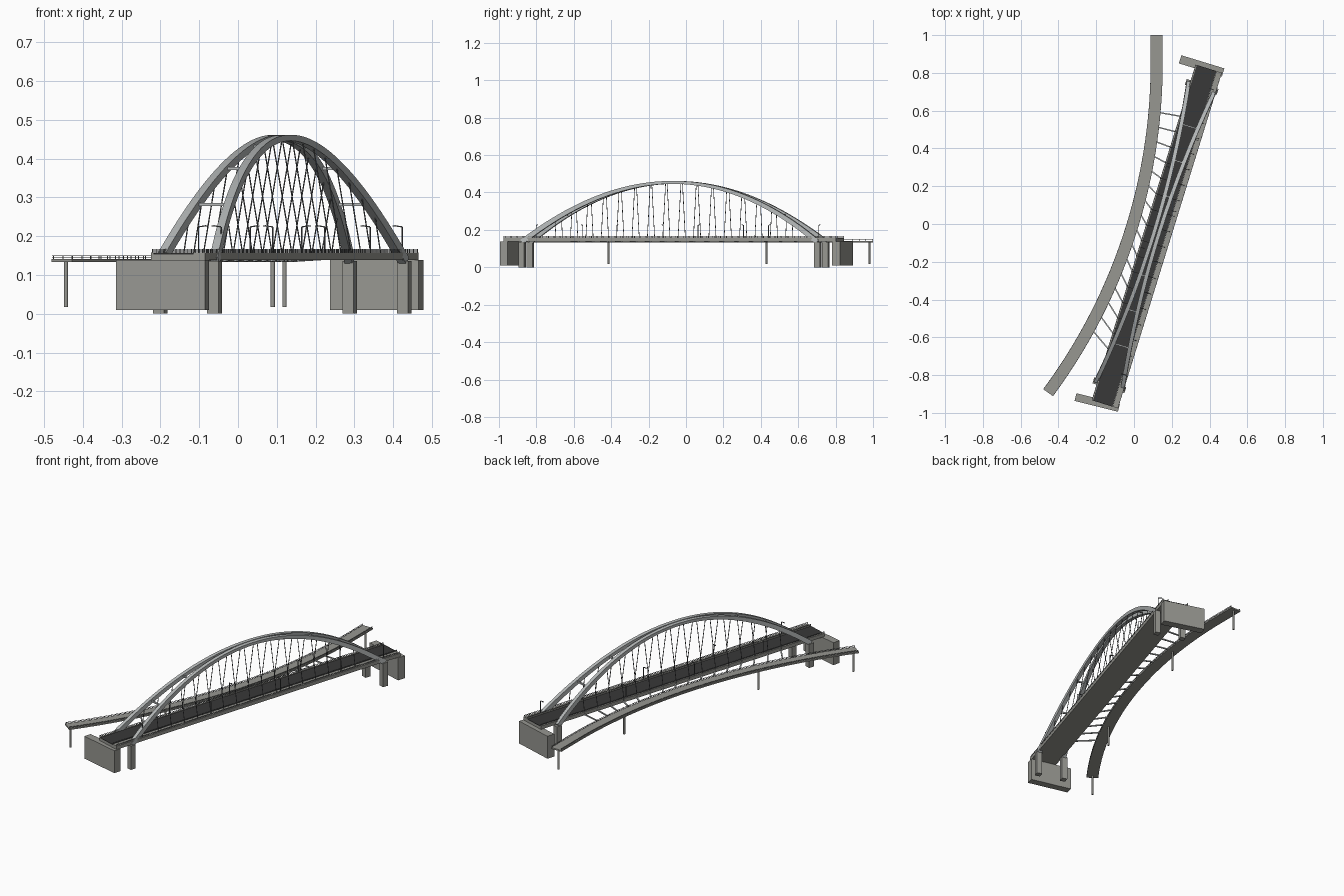
import bpy, bmesh, math
from mathutils import Vector, Matrix

if "Cube" in bpy.data.objects:
    bpy.data.objects.remove(bpy.data.objects["Cube"])

ANG = math.radians(17.2)
C = Vector((0.114, -0.064, 0))                          # bridge midpoint
U = Vector((math.sin(ANG), math.cos(ANG), 0))           # along the bridge
V = Vector((math.cos(ANG), -math.sin(ANG), 0))          # across the bridge
Z = Vector((0, 0, 1))


def material(name, col):
    m = bpy.data.materials.new(name)
    m.diffuse_color = (*col, 1)
    m.use_nodes = True
    m.node_tree.nodes["Principled BSDF"].inputs["Base Color"].default_value = m.diffuse_color
    return m


CONCRETE = material("concrete", (0.31, 0.31, 0.285))
ASPHALT = material("asphalt", (0.04, 0.04, 0.04))
STEEL = material("pale_steel", (0.47, 0.49, 0.49))
RAIL = material("railing_grey", (0.22, 0.23, 0.23))
DARK = material("dark_steel", (0.11, 0.115, 0.12))


def P(s, v, z):
    """Point in bridge coordinates: along, across, up."""
    return C + U * s + V * v + Z * z


def finish(name, bm, mat, smooth=False):
    bmesh.ops.recalc_face_normals(bm, faces=bm.faces)
    me = bpy.data.meshes.new(name)
    bm.to_mesh(me)
    bm.free()
    me.materials.append(mat)
    ob = bpy.data.objects.new(name, me)
    bpy.context.collection.objects.link(ob)
    if smooth:
        for p in me.polygons:
            p.use_smooth = len(p.vertices) == 4


def sweep(bm, pts, w, h, side=None):
    """Rectangular bar along points; w and h may be numbers or functions of 0..1."""
    rings, n = [], len(pts)
    for i, p in enumerate(pts):
        t = (pts[min(i + 1, n - 1)] - pts[max(i - 1, 0)]).normalized()
        a = side or (t.cross(Z) if abs(t.z) < 0.95 else V)
        a = (a - t * a.dot(t)).normalized()
        b = a.cross(t)
        f = i / (n - 1)
        ww = w(f) if callable(w) else w
        hh = h(f) if callable(h) else h
        rings.append([bm.verts.new(p + a * ww / 2 * x + b * hh / 2 * y)
                      for x, y in ((-1, -1), (1, -1), (1, 1), (-1, 1))])
    for r0, r1 in zip(rings, rings[1:]):
        for k in range(4):
            bm.faces.new((r0[k], r0[k - 1], r1[k - 1], r1[k]))
    bm.faces.new(rings[0])
    bm.faces.new(rings[-1])


def box(bm, center, size, angle):
    m = Matrix.Translation(center) @ Matrix.Rotation(angle, 4, 'Z') @ Matrix.Diagonal((*size, 1))
    bmesh.ops.create_cube(bm, size=1, matrix=m)


def slab(name, v0, v1, z0, z1, half, mat):
    bm = bmesh.new()
    box(bm, P(0, (v0 + v1) / 2, (z0 + z1) / 2), (v1 - v0, 2 * half, z1 - z0), -ANG)
    finish(name, bm, mat)


# deck, roadway and walkways
slab("deck_slab", -0.066, 0.080, 0.138, 0.153, 0.93, CONCRETE)
slab("roadway", -0.059, 0.049, 0.153, 0.1555, 0.93, ASPHALT)
slab("walkway", 0.049, 0.080, 0.153, 0.158, 0.93, CONCRETE)
slab("kerb", -0.066, -0.059, 0.153, 0.158, 0.93, CONCRETE)

# end abutments
for nm, c, sz, a in (("front_abutment", (-0.195, -0.945, 0.074), (0.237, 0.042, 0.128), 14),
                     ("back_abutment", (0.358, 0.837, 0.074), (0.238, 0.045, 0.128), 17)):
    bm = bmesh.new()
    box(bm, Vector(c), sz, -math.radians(a))
    finish(nm, bm, CONCRETE)

# columns under the arch feet
HALF, FOOT, TIP = 0.827, 0.0735, 0.013
bm = bmesh.new()
for s in (-HALF, HALF):
    for v in (-FOOT, FOOT):
        box(bm, P(s, v, 0.068), (0.030, 0.032, 0.136), -ANG)
finish("arch_columns", bm, CONCRETE)


def arch(s, sg):
    """Point on an arch leaning inward towards its crown."""
    k = 1 - (s / HALF) ** 2
    return P(s, sg * (FOOT + (TIP - FOOT) * k), 0.135 + 0.319 * k)


# twin arches
for sg, nm in ((-1, "left_arch"), (1, "right_arch")):
    bm = bmesh.new()
    pts = [arch(HALF * (i / 24 - 1), sg) for i in range(49)]
    sweep(bm, pts, 0.021, lambda f: 0.015 + 0.012 * abs(2 * f - 1), V)
    finish(nm, bm, STEEL)

# bars between the arches
bm = bmesh.new()
for k in (0.46, 0.75, 0.93):
    for sg in (-1, 1):
        s = sg * HALF * math.sqrt(1 - k)
        sweep(bm, [arch(s, -1), arch(s, 1)], 0.008, 0.008)
finish("arch_cross_bars", bm, STEEL)

# hangers
N = 16
stations = [-0.645 + 1.29 * i / (N - 1) for i in range(N)]
bm = bmesh.new()
for s in stations:
    for sg in (-1, 1):
        sweep(bm, [P(s, sg * 0.067, 0.150), arch(s, sg)], 0.0026, 0.0026, V)
finish("hangers", bm, DARK)

# curved footpath: straight at the back, then a circular arc
R, Y0, WIDTH = 2.93, 0.85, 0.064


def path(y, off=0.0, z=0.1375):
    a = math.asin(max(0.0, (Y0 - y) / R))
    return Vector((0.12 - R * (1 - math.cos(a)) + off * math.cos(a), y - off * math.sin(a), z))


ys = [1.0, 0.925] + [Y0 - (Y0 + 0.893) * i / 30 for i in range(31)]
bm = bmesh.new()
sweep(bm, [path(y) for y in ys], WIDTH, 0.008)
finish("footpath_slab", bm, CONCRETE)

# struts carrying the footpath from the deck
bm = bmesh.new()
for i, s in enumerate(stations):
    y = -0.555 + (0.592 + 0.555) * i / (N - 1)
    sweep(bm, [P(s, -0.062, 0.143), path(y, WIDTH / 2 - 0.006, 0.136)], 0.007, 0.006)
finish("footpath_struts", bm, STEEL)

# footpath piers
bm = bmesh.new()
for y in (-0.878, -0.415, 0.43, 0.98):
    bmesh.ops.create_cone(bm, cap_ends=True, segments=12, radius1=0.0055, radius2=0.0055,
                          depth=0.117, matrix=Matrix.Translation(path(y, 0, 0.0765)))
finish("footpath_piers", bm, CONCRETE, True)

# footpath railings
bm = bmesh.new()
for off in (-0.030, 0.030):
    for z in (0.1455, 0.150):
        sweep(bm, [path(y, off, z) for y in ys], 0.0016, 0.0016)
    for i in range(55):
        y = 0.995 - 1.884 * i / 54
        sweep(bm, [path(y, off, 0.140), path(y, off, 0.150)], 0.002, 0.002)
finish("footpath_railings", bm, RAIL)

# deck railings
bm = bmesh.new()
for v in (-0.0635, 0.051, 0.078):
    for z in (0.162, 0.166):
        sweep(bm, [P(-0.93, v, z), P(0.93, v, z)], 0.0016, 0.0016)
    for i in range(55):
        s = -0.928 + 1.856 * i / 54
        sweep(bm, [P(s, v, 0.156), P(s, v, 0.166)], 0.002, 0.002)
finish("deck_railings", bm, RAIL)

# street lamps with arms over the roadway
bm = bmesh.new()
for v, sg, row in ((0.067, -1, (-0.75, -0.30, 0.155, 0.55, 0.83)), (-0.062, 1, (-0.53, -0.08, 0.37))):
    for s in row:
        sweep(bm, [P(s, v, 0.155), P(s, v, 0.224)], 0.003, 0.003)
        sweep(bm, [P(s, v, 0.224), P(s, v + sg * 0.020, 0.227)], 0.003, 0.003)
        box(bm, P(s, v + sg * 0.020, 0.2265), (0.010, 0.005, 0.003), -ANG)
finish("street_lamps", bm, DARK)
